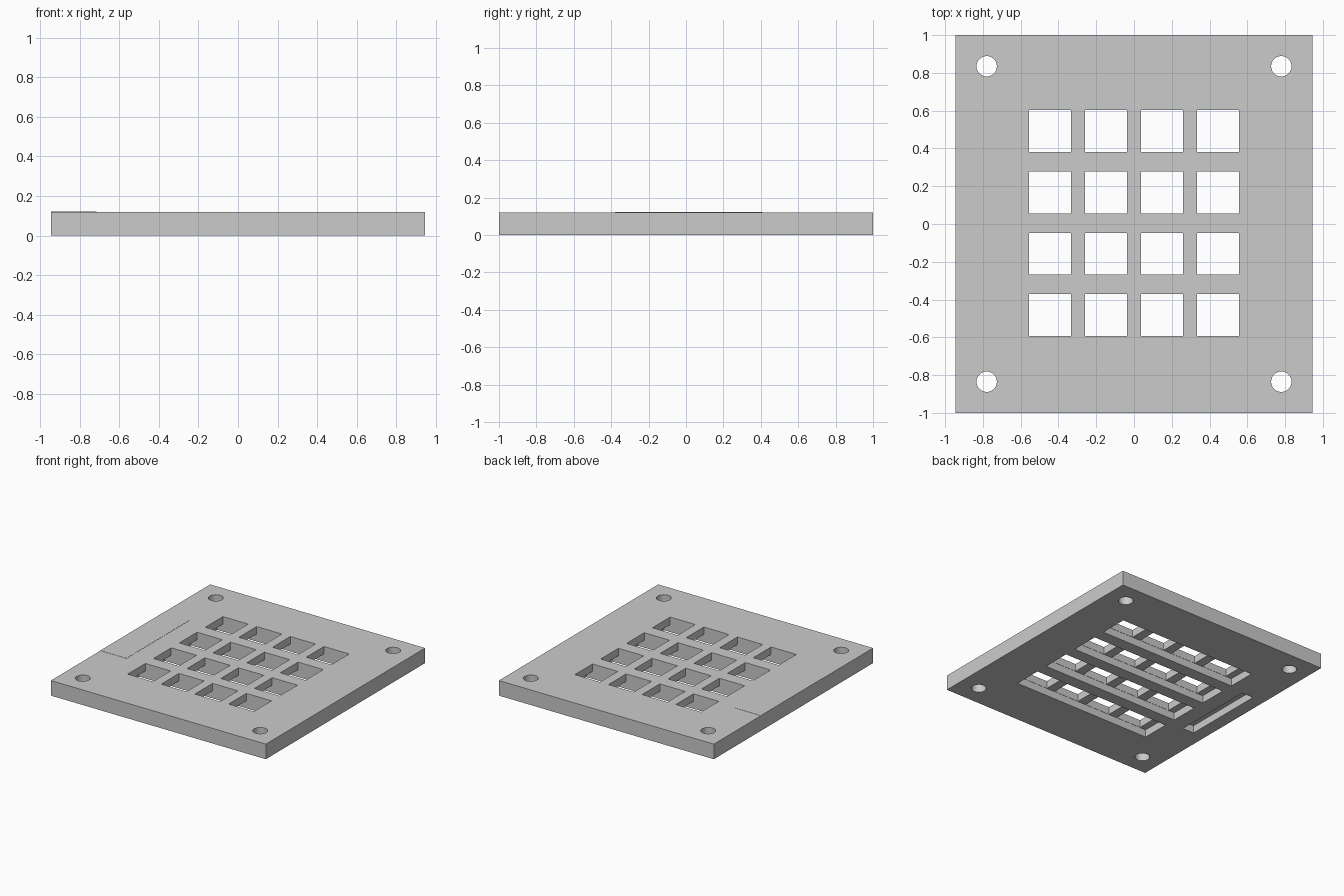
import bpy
import bmesh
from mathutils import Matrix, Vector

if "Cube" in bpy.data.objects:
    bpy.data.objects.remove(bpy.data.objects["Cube"], do_unlink=True)

# Main sizes
HALF_X, HALF_Y, THICK = 0.945, 1.0, 0.12
HOLE, GROOVE_DEPTH = 0.222, 0.06
COLUMNS = [(i - 1.5) * 0.296 for i in range(4)]
ROWS = [0.005 + (i - 1.5) * 0.325 for i in range(4)]

grey = bpy.data.materials.new("plain_grey")
grey.use_nodes = True
grey.diffuse_color = (0.6, 0.6, 0.6, 1)
grey.node_tree.nodes["Principled BSDF"].inputs["Base Color"].default_value = (0.6, 0.6, 0.6, 1)


def add_box(bm, low, high):
    low, high = Vector(low), Vector(high)
    matrix = Matrix.Translation((low + high) / 2) @ Matrix.Diagonal((*(high - low), 1))
    bmesh.ops.create_cube(bm, size=1, matrix=matrix)


def make_object(name, bm):
    mesh = bpy.data.meshes.new(name)
    bm.to_mesh(mesh)
    bm.free()
    mesh.materials.append(grey)
    obj = bpy.data.objects.new(name, mesh)
    bpy.context.collection.objects.link(obj)
    return obj


def cut(target, cutter):
    mod = target.modifiers.new("cut", "BOOLEAN")
    mod.operation = "DIFFERENCE"
    mod.solver = "EXACT"
    mod.object = cutter
    cutter.hide_render = True
    bpy.ops.object.select_all(action="DESELECT")
    bpy.context.view_layer.objects.active = target
    target.select_set(True)
    bpy.ops.object.modifier_apply(modifier=mod.name)
    bpy.data.objects.remove(cutter, do_unlink=True)


# Flat base plate
bm = bmesh.new()
add_box(bm, (-HALF_X, -HALF_Y, 0), (HALF_X, HALF_Y, THICK))
plate = make_object("mounting_plate", bm)

# Square key openings and round corner screw holes
bm = bmesh.new()
for x in COLUMNS:
    for y in ROWS:
        h = HOLE / 2
        add_box(bm, (x - h, y - h, -0.1), (x + h, y + h, 0.3))
for sx in (-1, 1):
    for sy in (-1, 1):
        bmesh.ops.create_cone(bm, cap_ends=True, segments=32, radius1=0.054, radius2=0.054,
                              depth=0.5, matrix=Matrix.Translation((sx * 0.78, sy * 0.835, 0)))
cut(plate, make_object("hole_cutter", bm))

# Grooves under each row, and the long side pocket
bm = bmesh.new()
for y in ROWS:
    h = HOLE / 2 + 0.002
    add_box(bm, (-0.61, y - h, -0.1), (0.61, y + h, GROOVE_DEPTH))
add_box(bm, (-0.84, -0.325, -0.1), (-0.74, 0.35, GROOVE_DEPTH))
cut(plate, make_object("groove_cutter", bm))

# Very thin raised strip on the top, at the right-hand edge
bm = bmesh.new()
add_box(bm, (-HALF_X, -0.38, THICK), (-0.715, 0.41, THICK + 0.0015))
make_object("raised_side_strip", bm)

# Smooth the round holes, keep all other edges sharp
bpy.ops.object.select_all(action="DESELECT")
bpy.context.view_layer.objects.active = plate
plate.select_set(True)
bpy.ops.object.shade_smooth_by_angle(angle=0.5)
